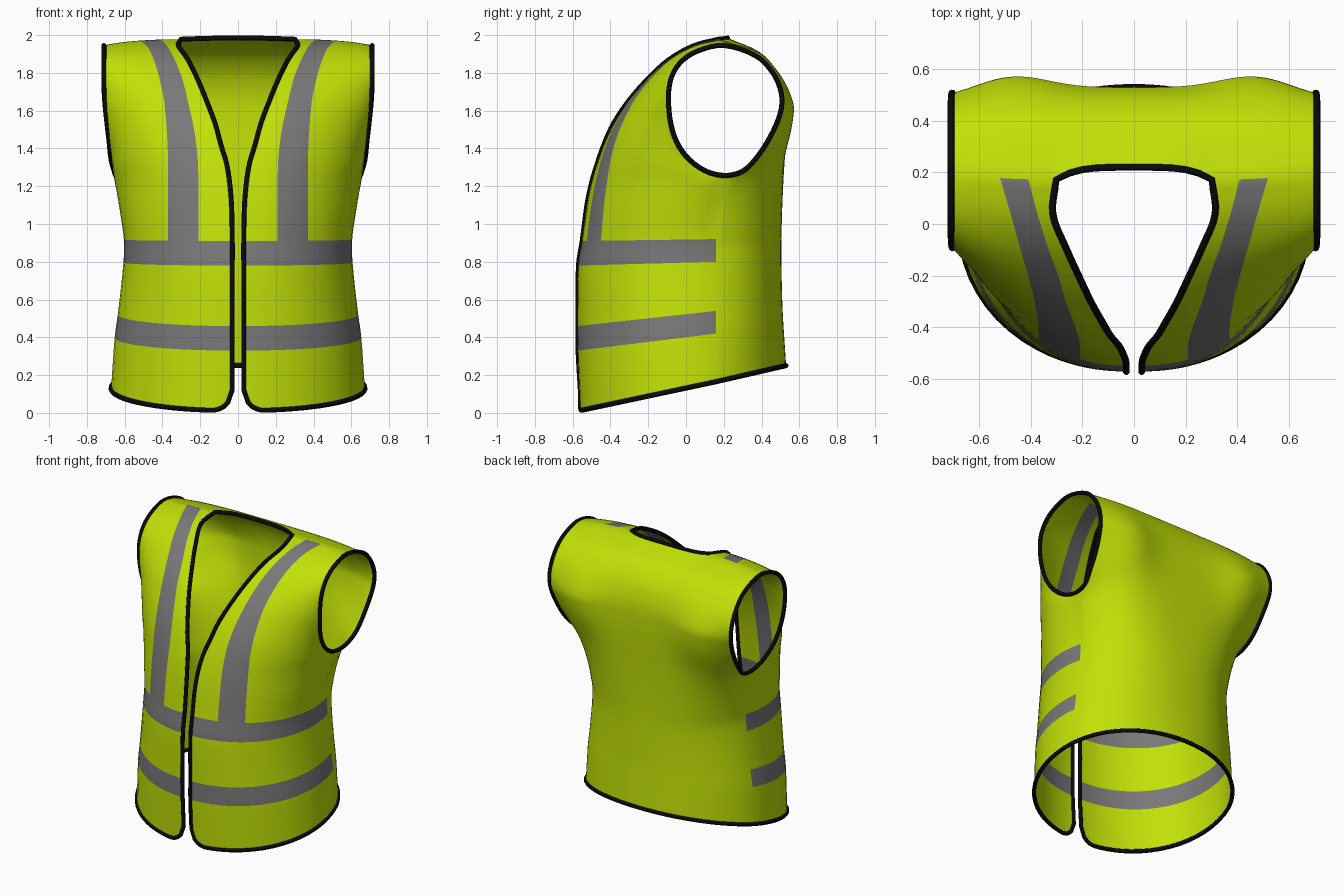
import bpy, bmesh, math
from mathutils import Vector

if "Cube" in bpy.data.objects:
    bpy.data.objects.remove(bpy.data.objects["Cube"])

def material(name, rgb):
    m = bpy.data.materials.new(name)
    m.diffuse_color = (*rgb, 1)
    m.use_nodes = True
    m.node_tree.nodes["Principled BSDF"].inputs["Base Color"].default_value = m.diffuse_color
    return m

LIME = material("lime fabric", (0.54, 0.75, 0.002))
GREY = material("grey reflective tape", (0.19, 0.19, 0.19))
BLACK = material("black binding", (0.003, 0.003, 0.003))

SUB = 4                      # rows between key rows
NECK_COLS, IN_COLS, TAPE_COLS, OUT_COLS = 6, 8, 4, 12
TAPE_X = [(.21, .37)] * 8 + [(.22, .372), (.235, .378), (.265, .39), (.295, .415),
                             (.335, .445), (.375, .48), (.41, .52)]
# inner front edge, hem to shoulder (x, y, z)
INNER = [(.030, -.560, .012), (.030, -.572, .33), (.030, -.572, .46), (.030, -.57, .78),
         (.030, -.55, .91), (.034, -.525, 1.10), (.044, -.50, 1.22), (.06, -.47, 1.32),
         (.09, -.435, 1.42), (.12, -.385, 1.53), (.165, -.305, 1.65), (.215, -.20, 1.77),
         (.265, -.09, 1.87), (.315, .04, 1.943), (.302, .172, 1.978)]
# side seam, shared by front and back
SEAM = [(.648, .16, .165), (.63, .16, .42), (.614, .16, .54), (.585, .16, .80),
        (.580, .16, .92), (.604, .165, 1.10), (.648, .20, 1.257)]
ARM_FRONT = [(.655, .095, 1.285), (.670, 0, 1.36), (.685, -.06, 1.46), (.70, -.09, 1.60),
             (.708, -.085, 1.75), (.71, -.035, 1.85), (.71, .06, 1.915), (.71, .20, 1.945)]
ARM_BACK = [(.655, .295, 1.277), (.672, .365, 1.34), (.685, .445, 1.46), (.70, .50, 1.59),
            (.708, .505, 1.69), (.71, .46, 1.80), (.71, .37, 1.89), (.71, .20, 1.945)]
# centre back line (y, z)
SPINE = [(.53, .25), (.515, .48), (.51, .58), (.505, .80), (.505, .92), (.51, 1.10),
         (.517, 1.26), (.522, 1.33), (.527, 1.42), (.531, 1.52), (.53, 1.62), (.517, 1.71),
         (.478, 1.81), (.39, 1.91), (.22, 1.985)]
# degrees each row wraps round its section, and how square the section is
FRONT_WRAP = [106, 106, 106, 106, 107, 107, 101, 100, 90, 81, 73, 65, 56, 50, 60]
BACK_WRAP = [73] * 6 + [72, 68, 64, 60, 55, 47, 40, 36, 36]
BACK_POWER = [2.1, 2.2, 2.25, 2.4, 2.6, 3.0, 3.3, 3.0] + [2.75] * 7

def section(a, b, breaks, counts, wrap, p):
    """Points on a rounded section from a to b, with columns placed on the x breaks."""
    T = math.radians(wrap)
    sn = lambda t: max(math.sin(t), 0) ** (2 / p)
    cs = lambda t: math.copysign(abs(math.cos(t)) ** (2 / p), math.cos(t))
    A = (b[0] - a[0]) / sn(T)
    ts = [0] + [math.asin(((x - a[0]) / A) ** (p / 2)) for x in breaks] + [T]
    pts = [Vector(a)]
    for t0, t1, n in zip(ts, ts[1:], counts):
        for j in range(1, n + 1):
            t = t0 + (t1 - t0) * j / n
            k = (1 - cs(t)) / (1 - cs(T))
            pts.append(Vector((a[0] + A * sn(t), a[1] + (b[1] - a[1]) * k,
                               a[2] + (b[2] - a[2]) * k)))
    return pts

def refine(rows):
    """Smooth curve through the key rows."""
    out = []
    for r in range(len(rows) - 1):
        p0, p1, p2 = rows[max(r - 1, 0)], rows[r], rows[r + 1]
        p3 = rows[min(r + 2, len(rows) - 1)]
        for s in range(SUB):
            t = s / SUB
            row = []
            for a, b, c, d in zip(p0, p1, p2, p3):
                # tangents scaled to the local spacing
                la, lb, lc = [max((q - w).length, 1e-4) for q, w in ((b, a), (c, b), (d, c))]
                m1 = (c - a) * (lb / (la + lb)) if r > 0 else c - b
                m2 = (d - b) * (lb / (lb + lc)) if r + 2 < len(rows) else c - b
                row.append(b * (2*t**3 - 3*t**2 + 1) + m1 * (t**3 - 2*t**2 + t)
                           + c * (3*t**2 - 2*t**3) + m2 * (t**3 - t**2))
            out.append(row)
    return out + [list(rows[-1])]

def fit_armhole(grid, own, other):
    """Pull the rows above the underarm onto a smooth armhole curve."""
    keys = [other[0], SEAM[-1], *own, other[-2]]
    edge = refine([[Vector(k)] for k in keys])[SUB:-SUB]
    for row, (e,) in zip(grid[6 * SUB:], edge):
        d, n = e - row[-1], len(row) - 1
        for i in range(n + 1):
            row[i] = row[i] + d * (i / n) ** 4

def relax(grid, first, last, times):
    """Even out the rows across the chest, leaving the borders alone."""
    for _ in range(times):
        old = [list(row) for row in grid]
        for r in range(first, last):
            for c in range(1, len(grid[0]) - 1):
                grid[r][c] = (old[r - 1][c] + old[r][c] * 2 + old[r + 1][c]) / 4

# front panel
front_keys = [section(a, b, TAPE_X[r], [IN_COLS, TAPE_COLS, OUT_COLS], FRONT_WRAP[r], 2.05)
              for r, (a, b) in enumerate(zip(INNER, SEAM + ARM_FRONT))]
for p in front_keys[0]:      # rounded corner at the foot of the opening
    d = min(max((.14 - p.x) / .11, 0), 1)
    p.z += .11 * (1 - math.sqrt(1 - d * d))
front = refine(front_keys)
fit_armhole(front, ARM_FRONT, ARM_BACK)
relax(front, 4 * SUB + 2, 10 * SUB, 12)

# back panel, reaching over the shoulder to the back of the neck
back_keys = []
for r, ((y, z), b) in enumerate(zip(SPINE, SEAM + ARM_BACK)):
    row = section((0, y, z), b, [.302, .41, .52], [NECK_COLS, IN_COLS, TAPE_COLS, OUT_COLS],
                  BACK_WRAP[r], BACK_POWER[r])
    for p in row:            # shoulder blades
        p.y += .057 * math.exp(-((p.x - .47) / .19) ** 2 - ((p.z - 1.54) / .22) ** 2)
    back_keys.append(row)
neck = [Vector((.302 * i / NECK_COLS, .22 - .048 * (i / NECK_COLS) ** 4,
                1.985 - .007 * (i / NECK_COLS) ** 2)) for i in range(NECK_COLS)]
back_keys[-1] = neck + [p.copy() for p in front_keys[-1]]
back = refine(back_keys)
fit_armhole(back, ARM_BACK, ARM_FRONT)
relax(back, 4 * SUB, 10 * SUB, 16)
for r in range(6 * SUB + 1):
    back[r][-1] = front[r][-1].copy()

# vest body
bm = bmesh.new()

def add_grid(grid, rule, flip):
    vs = [[bm.verts.new(p) for p in row] for row in grid]
    for r in range(len(vs) - 1):
        for c in range(len(vs[0]) - 1):
            q = [vs[r][c], vs[r][c + 1], vs[r + 1][c + 1], vs[r + 1][c]]
            f = bm.faces.new(q[::-1] if flip else q)
            f.material_index = rule(r // SUB, c)
            f.smooth = True

def tape(key, col):
    """Two waist bands and one strip over the shoulder."""
    strip = key >= 4 and IN_COLS <= col < IN_COLS + TAPE_COLS
    return int(key in (1, 3) or strip)

add_grid(front, tape, False)
add_grid(back, lambda k, c: 0, True)
bmesh.ops.remove_doubles(bm, verts=bm.verts[:], dist=.0005)
mesh = bpy.data.meshes.new("vest_body")
bm.to_mesh(mesh)
bm.free()
mesh.materials.append(LIME)
mesh.materials.append(GREY)
body = bpy.data.objects.new("vest_body", mesh)
bpy.context.collection.objects.link(body)
mirror = body.modifiers.new("mirror", 'MIRROR')
mirror.merge_threshold = .001

# bindings
def binding(name, pts, radius=.0135):
    cu = bpy.data.curves.new(name, 'CURVE')
    cu.dimensions = '3D'
    cu.bevel_depth = radius
    cu.bevel_resolution = 2
    pts = [p for i, p in enumerate(pts) if (p - pts[i - 1]).length > .002]
    sp = cu.splines.new('POLY')
    sp.points.add(len(pts) - 1)
    for q, p in zip(sp.points, pts):
        q.co = (*p, 1)
    sp.use_cyclic_u = True
    cu.materials.append(BLACK)
    ob = bpy.data.objects.new(name, cu)
    bpy.context.collection.objects.link(ob)

def flipped(pts):
    return [Vector((-p.x, p.y, p.z)) for p in pts]

half = (back[0] + front[0][::-1] + [row[0] for row in front] + back[-1][:NECK_COLS][::-1])
binding("edge_binding", half + flipped(half)[::-1])
arm = [row[-1] for row in front[6 * SUB:]] + [row[-1] for row in back[6 * SUB:]][::-1]
binding("armhole_binding_left", arm)
binding("armhole_binding_right", flipped(arm))
